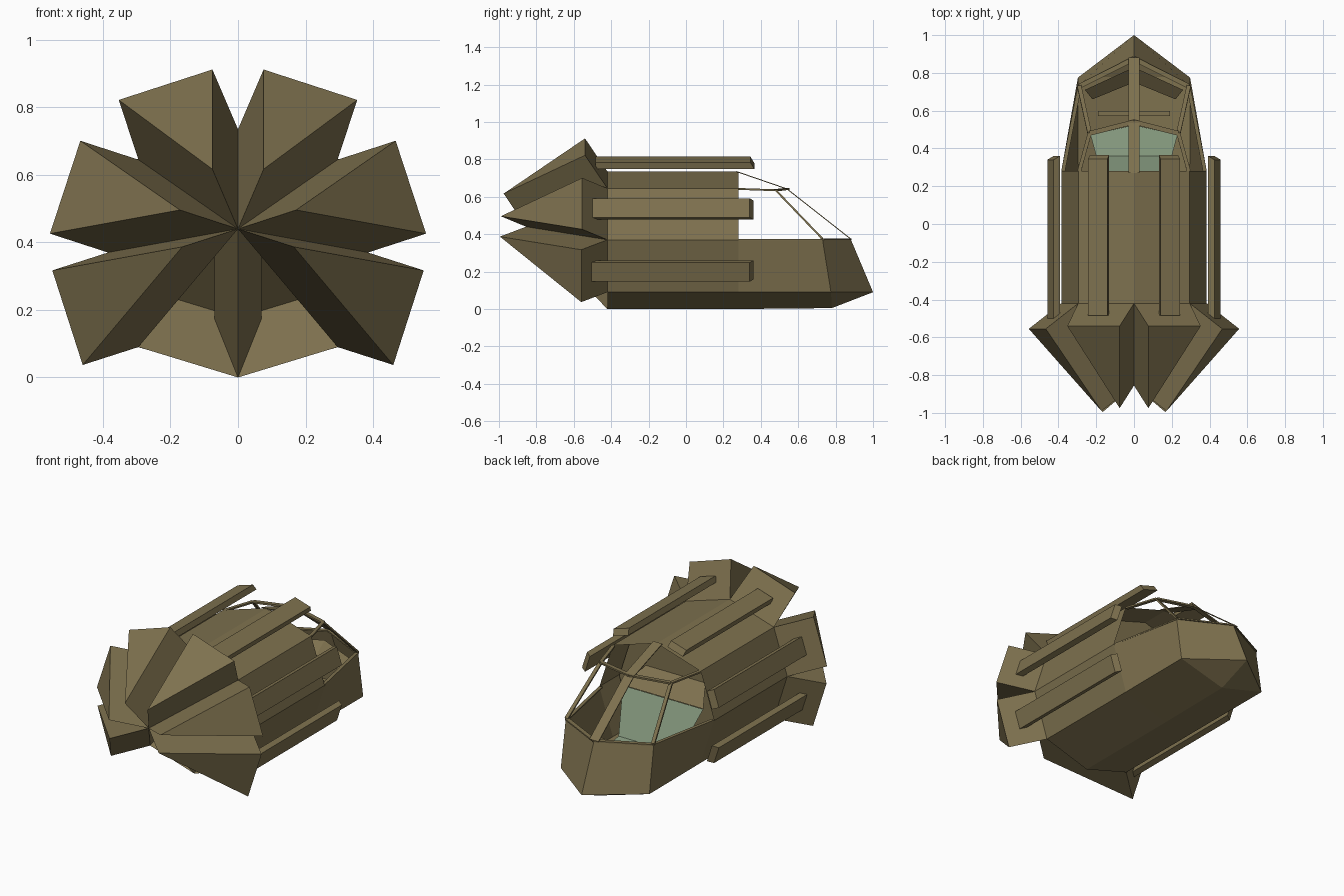
import bpy, bmesh, math
from mathutils import Vector, Matrix

if "Cube" in bpy.data.objects:
    bpy.data.objects.remove(bpy.data.objects["Cube"])


def material(name, rgb):
    m = bpy.data.materials.new(name)
    m.diffuse_color = (*rgb, 1)
    m.use_nodes = True
    m.node_tree.nodes["Principled BSDF"].inputs["Base Color"].default_value = m.diffuse_color
    return m


KHAKI = material("khaki_metal", (0.208, 0.165, 0.077))
GREEN = material("pale_green", (0.225, 0.305, 0.2))


def mesh_object(name, verts, faces, mat, mirror=False):
    """Object from points; optionally doubled across x = 0."""
    bm = bmesh.new()
    vs = [bm.verts.new(v) for v in verts]
    for f in faces:
        bm.faces.new([vs[i] for i in f])
    if mirror:
        geo = bmesh.ops.duplicate(bm, geom=bm.verts[:] + bm.edges[:] + bm.faces[:])["geom"]
        new = [g for g in geo if isinstance(g, bmesh.types.BMVert)]
        for v in new:
            v.co.x *= -1
        bmesh.ops.remove_doubles(bm, verts=bm.verts, dist=0.0005)
    bmesh.ops.recalc_face_normals(bm, faces=bm.faces)
    me = bpy.data.meshes.new(name)
    bm.to_mesh(me)
    bm.free()
    me.materials.append(mat)
    ob = bpy.data.objects.new(name, me)
    bpy.context.collection.objects.link(ob)
    return ob


def beam(name, a, b, side, width, thick, mirror=True, slant=0):
    """Flat bar from a to b; 'side' gives its width direction, 'slant' cuts end b."""
    a, b, side = Vector(a), Vector(b), Vector(side)
    d = (b - a).normalized()
    s = (side - d * side.dot(d)).normalized()
    n = d.cross(s)
    pts = [p + s * (i * width / 2) + n * (j * thick / 2)
           for p in (a, b) for i, j in ((-1, -1), (1, -1), (1, 1), (-1, 1))]
    for k in (4, 5):
        pts[k] = pts[k] - d * slant
    faces = [(0, 1, 2, 3), (4, 5, 6, 7)]
    faces += [(i, (i + 1) % 4, (i + 1) % 4 + 4, i + 4) for i in range(4)]
    return mesh_object(name, pts, faces, KHAKI, mirror)


# Half cross-section of the fuselage (x, z), top to bottom
HALF = [(0, 0.735), (0.295, 0.645), (0.385, 0.37), (0.295, 0.09), (0, 0)]
BACK, MID = -0.42, 0.28

# Fuselage skin with open cockpit tub and pointed nose
verts = [(x, BACK, z) for x, z in HALF] + [(x, MID, z) for x, z in HALF]
verts += [(0.295, 0.73, 0.37), (0.297, 0.775, 0.09), (0, 0.78, 0.005),
          (0, 0.88, 0.375), (0, 1.0, 0.09)]
faces = [(i, i + 1, i + 6, i + 5) for i in range(4)]
faces += [(7, 8, 11, 10), (8, 9, 12, 11), (10, 11, 14, 13), (11, 12, 14)]
mesh_object("fuselage", verts, faces, KHAKI, True)

# Bulkhead behind the cockpit
mesh_object("bulkhead", [(x * 0.98, 0.1, z) for x, z in HALF],
            [(0, 1, 2, 3, 4)], KHAKI, True)

# Engine petals: each cone side pushed outwards, the lowest pushed inwards
apex = Vector((0, -0.855, 0.44))
shifts = [(0.07, -0.12, 0.177), (0.172, -0.135, 0.056),
          (0.165, -0.14, -0.053), (-0.07, 0.15, 0.155)]
for i, sh in enumerate(shifts):
    base = [Vector((HALF[k][0], BACK, HALF[k][1])) for k in (i, i + 1)] + [apex]
    top = [p + Vector(sh) for p in base]
    if i == 0:  # top petals are slightly narrower at the rim
        for p in top:
            p.x = 0.168 + (p.x - 0.168) * 0.94
    name = "engine_recess" if i == 3 else "engine_petal_%d" % (i + 1)
    for sx, side in ((1, "right"), (-1, "left")):
        pts = [(p.x * sx, p.y, p.z) for p in base + top]
        mesh_object(name + "_" + side, pts,
                    [(3, 4, 5), (0, 1, 4, 3), (1, 2, 5, 4), (2, 0, 3, 5)], KHAKI)

# Long rails floating beside the upper six sides
for i, (gap, y0, y1) in enumerate(((0.096, -0.485, 0.365), (0.09, -0.5, 0.36),
                                   (0.09, -0.505, 0.36))):
    p, q = Vector(HALF[i]), Vector(HALF[i + 1])
    t = (q - p).normalized()
    c = (p + q) / 2 + Vector((-t.y, t.x)) * gap
    if i == 0:
        c.x += 0.012
    beam("rail_%d" % (i + 1), (c.x, y0, c.y), (c.x, y1, c.y), (t.x, 0, t.y),
         0.107, 0.035, slant=0.02)

# Canopy frame
ridge, corner, rim = (0, 0.54, 0.642), (0.235, 0.48, 0.635), (0.29, 0.73, 0.375)
beam("canopy_top_bar", (0, 0.27, 0.735), ridge, (1, 0, 0), 0.06, 0.005, mirror=False)
beam("canopy_front_bar", ridge, (0, 0.88, 0.375), (1, 0, 0), 0.06, 0.005, mirror=False)
beam("canopy_cross_bar", ridge, corner, (0, 1, 0), 0.025, 0.01)
beam("canopy_side_bar", (0.29, 0.28, 0.642), corner, (1, 0, 0), 0.02, 0.01)
beam("canopy_corner_bar", corner, rim, (1, 0, 0), 0.022, 0.01)

# Cockpit rim lip
beam("rim_side", (0.375, 0.28, 0.37), (0.288, 0.73, 0.37), (1, 0, 0), 0.02, 0.008)
beam("rim_front", (0.288, 0.73, 0.372), (0, 0.875, 0.372), (0, 1, 0), 0.025, 0.008)

# Dashboard: sloping chevron under the nose rim, with a crossbar behind
mesh_object("dashboard",
            [(0, 0.83, 0.33), (0.26, 0.71, 0.33), (0.22, 0.66, 0.27), (0, 0.75, 0.27),
             (0.22, 0.66, 0.12), (0, 0.75, 0.12)],
            [(0, 1, 2, 3), (3, 2, 4, 5)], KHAKI, True)
beam("cockpit_crossbar", (-0.19, 0.585, 0.22), (0.19, 0.585, 0.22), (0, 1, 0),
     0.025, 0.02, mirror=False)

# Pale green panel leaning back in the cockpit, with a lower apron
mesh_object("cockpit_panel",
            [(0, 0.22, 0.385), (0.27, 0.22, 0.385), (0.2, 0.36, 0.15), (0, 0.36, 0.15),
             (0.23, 0.47, 0.1), (0, 0.525, 0.1)],
            [(0, 1, 2, 3), (3, 2, 4, 5)], GREEN, True)
# Ledge above the panel
mesh_object("panel_ledge",
            [(0, 0.22, 0.387), (0.27, 0.22, 0.387), (0.2, 0.1, 0.48), (0, 0.1, 0.48)],
            [(0, 1, 2, 3)], KHAKI, True)
